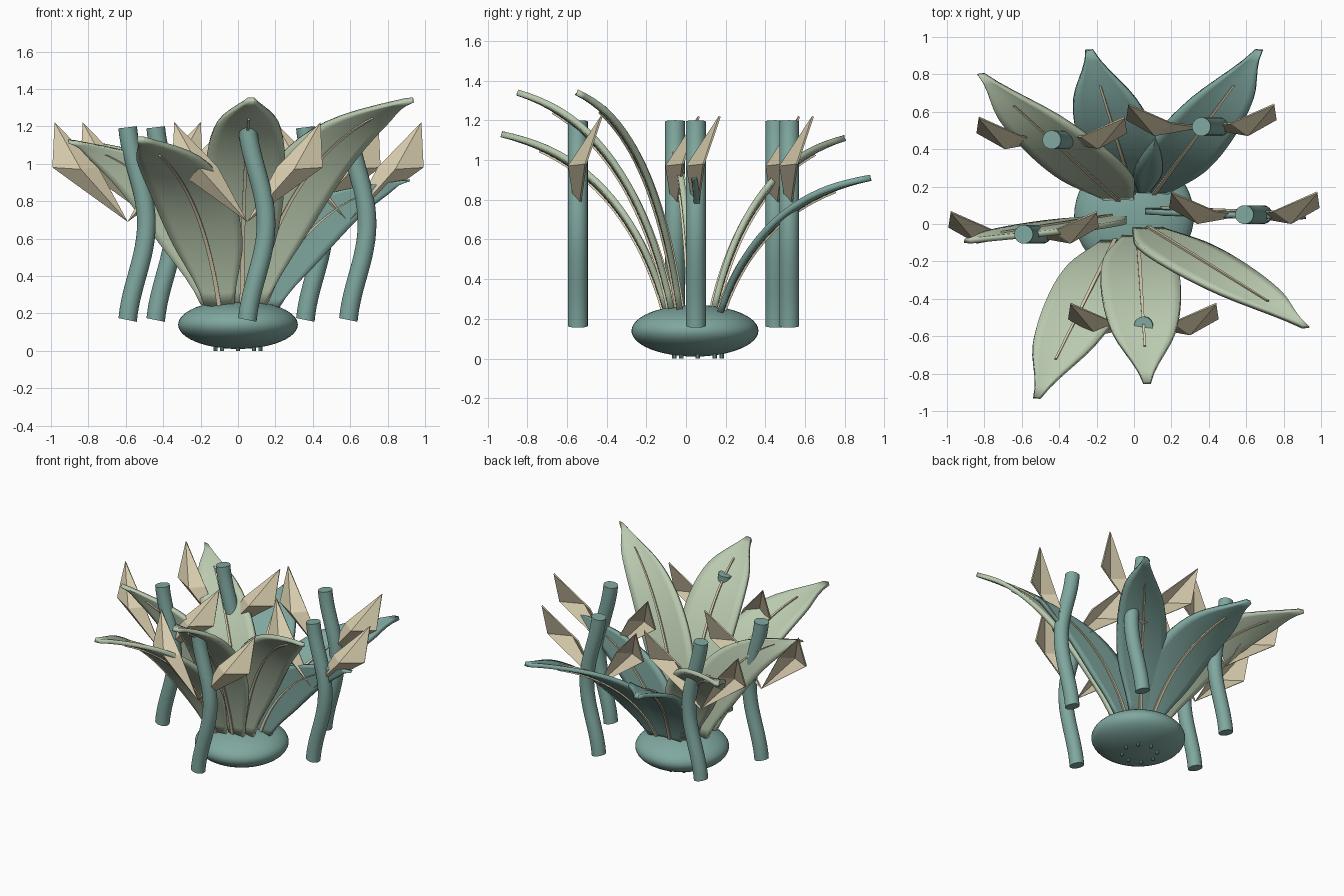
import bpy, bmesh, math
from mathutils import Vector

if "Cube" in bpy.data.objects:
    bpy.data.objects.remove(bpy.data.objects["Cube"])


def material(name, rgb):
    m = bpy.data.materials.new(name)
    m.diffuse_color = (*rgb, 1)
    m.use_nodes = True
    m.node_tree.nodes["Principled BSDF"].inputs["Base Color"].default_value = m.diffuse_color
    return m


TEAL = material("teal", (0.215, 0.390, 0.350))
GREEN = material("pale_green", (0.49, 0.59, 0.43))
CREAM = material("cream", (0.70, 0.62, 0.43))


def make_object(name, verts, faces, mat, smooth=False, thickness=0):
    me = bpy.data.meshes.new(name)
    me.from_pydata(verts, [], faces)
    me.materials.append(mat)
    for p in me.polygons:
        p.use_smooth = smooth
    ob = bpy.data.objects.new(name, me)
    bpy.context.collection.objects.link(ob)
    if thickness:
        mod = ob.modifiers.new("thickness", 'SOLIDIFY')
        mod.thickness = thickness
        mod.offset = 0
        mod.use_even_offset = False
    return ob


def shade(ob, angle=40):
    bpy.ops.object.select_all(action='DESELECT')
    ob.select_set(True)
    bpy.context.view_layer.objects.active = ob
    bpy.ops.object.shade_smooth_by_angle(angle=math.radians(angle))


def grid_faces(rows, cols):
    return [(r * cols + c, r * cols + c + 1, (r + 1) * cols + c + 1, (r + 1) * cols + c)
            for r in range(rows - 1) for c in range(cols - 1)]


# Flattened bulb at the bottom
bpy.ops.mesh.primitive_uv_sphere_add(segments=48, ring_count=24, radius=1, location=(0, 0.045, 0.14))
bulb = bpy.context.object
bulb.name = "bulb"
bulb.scale = (0.32, 0.32, 0.13)
bulb.data.materials.append(TEAL)
shade(bulb)

# Tiny root stubs under the bulb
for i in range(8):
    a = math.tau * i / 8
    bpy.ops.mesh.primitive_cylinder_add(vertices=10, radius=0.011, depth=0.04,
                                        location=(0.12 * math.cos(a), 0.06 + 0.12 * math.sin(a), 0.02))
    stub = bpy.context.object
    stub.name = "root_stub"
    stub.data.materials.append(TEAL)

# Leaves: arching path, width always along x, with a raised rib
WIDTHS = [0.08, 0.19, 0.212, 0.165, 0.018]


def half_width(t):
    # smooth interpolation between the evenly spaced widths
    i = min(int(t * 4), 3)
    f = t * 4 - i
    p = [WIDTHS[max(0, min(4, i + k))] for k in (-1, 0, 1, 2)]
    return 0.5 * (2 * p[1] + (p[2] - p[0]) * f + (2 * p[0] - 5 * p[1] + 4 * p[2] - p[3]) * f * f
                  + (3 * p[1] - p[0] - 3 * p[2] + p[3]) * f ** 3)


def leaf(base, tip, mat):
    b, e = Vector(base), Vector(tip)
    d = e - b
    c = b + Vector((d.x * 0.25, d.y * 0.25, d.z * 0.83))

    def path(t):
        return b * (1 - t) ** 2 + c * 2 * t * (1 - t) + e * t * t

    rows, cols = 21, 9
    verts = []
    for r in range(rows):
        t = r / (rows - 1)
        p, w = path(t), half_width(t)
        for k in range(cols):
            s = k / (cols - 1) * 2 - 1
            verts.append(p + Vector((s * w, 0, 0.02 * s * s * w / 0.21)))
    ob = make_object("leaf", verts, grid_faces(rows, cols), mat, True, 0.03)
    shade(ob)
    verts = []
    for r in range(rows):
        p = path(0.83 * r / (rows - 1))
        w = 0.012 * (1 - 0.5 * r / (rows - 1))
        verts += [p + Vector((-w, 0, 0)), p + Vector((w, 0, 0))]
    make_object("leaf_rib", verts, grid_faces(rows, 2), CREAM, False, 0.05)


for base, tip in [((0.07, -0.03, 0.23), (0.92, -0.55, 1.34)),
                  ((0.02, -0.07, 0.23), (0.07, -0.85, 1.34)),
                  ((-0.10, -0.10, 0.24), (-0.52, -0.93, 1.13)),
                  ((-0.12, 0.03, 0.24), (-0.89, -0.09, 1.12)),
                  ((-0.08, 0.14, 0.24), (-0.82, 0.80, 1.11))]:
    leaf(base, tip, GREEN)
for base, tip in [((0.0, 0.17, 0.22), (-0.24, 0.93, 0.91)),
                  ((0.10, 0.17, 0.22), (0.67, 0.93, 0.91)),
                  ((0.14, 0.07, 0.22), (0.90, 0.04, 0.91))]:
    leaf(base, tip, TEAL)


# Bowed stem
def stem(x, y):
    rows, n, r = 25, 24, 0.05
    path = []
    for i in range(rows):
        t = i / (rows - 1)
        u = 0.5 - 0.5 * math.cos(math.tau * t)
        path.append(Vector((x + 0.10 * (0.7 * u + 0.3 * math.sin(math.pi * t)), y, 0.165 + 1.03 * t)))
    verts = []
    for i, p in enumerate(path):
        tan = (path[min(i + 1, rows - 1)] - path[max(i - 1, 0)]).normalized()
        if i == 0:
            tan = Vector((0.2, 0, 1)).normalized()
        side = Vector((tan.z, 0, -tan.x))
        for k in range(n):
            a = math.tau * k / n
            verts.append(p + side * r * math.cos(a) + Vector((0, r * math.sin(a), 0)))
    faces = [(i * n + k, i * n + (k + 1) % n, (i + 1) * n + (k + 1) % n, (i + 1) * n + k)
             for i in range(rows - 1) for k in range(n)]
    faces += [tuple(reversed(range(n))), tuple(range((rows - 1) * n, rows * n))]
    shade(make_object("stem", verts, faces, TEAL, True))


# Pair of folded bracts on each stem, mirrored left and right
def bract_pair(x, y):
    for side in (1, -1):
        pts = [(0, 0, 0.69), (0.40, 0.04, 0.98), (0.39, 0.12, 1.22), (0.16, 0.02, 0.98), (0.25, -0.045, 0.97)]
        verts = [(x + side * px, y + py, pz) for px, py, pz in pts]
        faces = [(0, 1, 4), (1, 2, 4), (2, 3, 4), (3, 0, 4)]
        if side < 0:
            faces = [f[::-1] for f in faces]
        make_object("bract", verts, faces, CREAM, False, 0.01)


for x, y in [(-0.59, -0.055), (-0.44, 0.45), (0.36, 0.52), (0.59, 0.05), (0.05, -0.545)]:
    stem(x, y)
    bract_pair(x, y)
